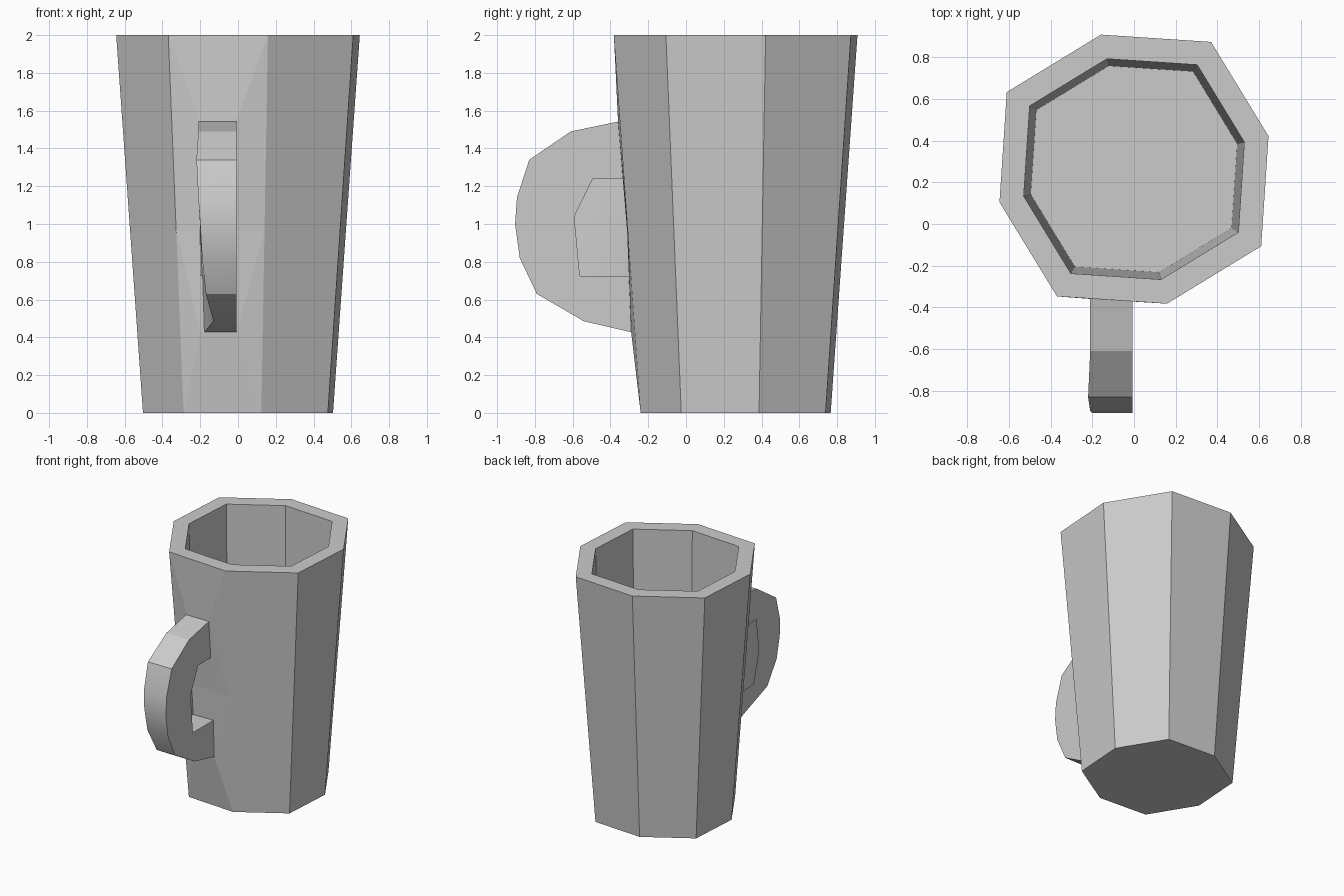
import bpy, bmesh
from math import radians, cos, sin

if "Cube" in bpy.data.objects:
    bpy.data.objects.remove(bpy.data.objects["Cube"])

CY = 0.263  # axis of the mug body in y


def make_object(name, bm):
    bmesh.ops.recalc_face_normals(bm, faces=bm.faces[:])
    mesh = bpy.data.meshes.new(name)
    bm.to_mesh(mesh)
    bm.free()
    obj = bpy.data.objects.new(name, mesh)
    bpy.context.collection.objects.link(obj)
    return obj


# Mug body: rings of a slightly uneven octagon, up the outside and down the inside
bm = bmesh.new()


def ring(scale, z):
    verts = []
    for i in range(8):
        a = radians(13.8 + 45 * i)
        r = (0.664 if i % 2 == 0 else 0.713) * scale
        verts.append(bm.verts.new((r * cos(a), CY + r * sin(a), z)))
    return verts


rings = [ring(s, z) for s, z in
         [(0.78, 0), (0.886, 0.965), (1, 2), (0.82, 2), (0.767, 0.1)]]
FRONT = 5  # panel that carries the handle
for k in range(4):
    lo, hi = rings[k], rings[k + 1]
    for i in range(8):
        j = (i + 1) % 8
        if k < 2 and i == FRONT:
            continue
        bm.faces.new((lo[i], lo[j], hi[j], hi[i]))
bm.faces.new(rings[0])
bm.faces.new(rings[4])

# Front panel, pulled out around the handle roots
l0, l1, l2 = [rings[k][FRONT] for k in range(3)]
r0, r1, r2 = [rings[k][FRONT + 1] for k in range(3)]
a, b, m, n, d, c = [bm.verts.new((x, y, z))
                    for y, z in [(-0.29, 0.425), (-0.312, 0.965), (-0.36, 1.545)]
                    for x in (-0.2, -0.01)]
for f in [(l0, r0, b, a), (a, b, n, m), (m, n, c, d), (d, c, r2, l2),
          (r0, r1, b), (r1, n, b), (r1, c, n), (r1, r2, c),
          (l0, a, l1), (l1, a, m), (l1, m, d), (l1, d, l2)]:
    bm.faces.new(f)
make_object("mug_body", bm)

# Handle: side outline (y, z, left x), slightly twisted towards the bottom
outline = [(-0.345, 1.545, -0.21), (-0.61, 1.49, -0.21), (-0.83, 1.34, -0.22),
           (-0.895, 1.14, -0.21), (-0.905, 1.0, -0.20), (-0.88, 0.82, -0.19),
           (-0.79, 0.63, -0.17), (-0.54, 0.485, -0.13), (-0.28, 0.425, -0.18),
           (-0.295, 0.725, -0.20), (-0.59, 0.725, -0.19), (-0.645, 0.98, -0.20),
           (-0.61, 1.24, -0.20), (-0.325, 1.24, -0.20)]
bm = bmesh.new()
left = [bm.verts.new((x, y, z)) for y, z, x in outline]
right = [bm.verts.new((-0.008, y, z)) for y, z, x in outline]
count = len(outline)
for i in range(count):
    j = (i + 1) % count
    bm.faces.new((left[i], left[j], right[j], right[i])).smooth = True
sides = [bm.faces.new(left), bm.faces.new(right)]
bmesh.ops.triangulate(bm, faces=sides)
handle = make_object("handle", bm)
handle.data.set_sharp_from_angle(angle=radians(20))
